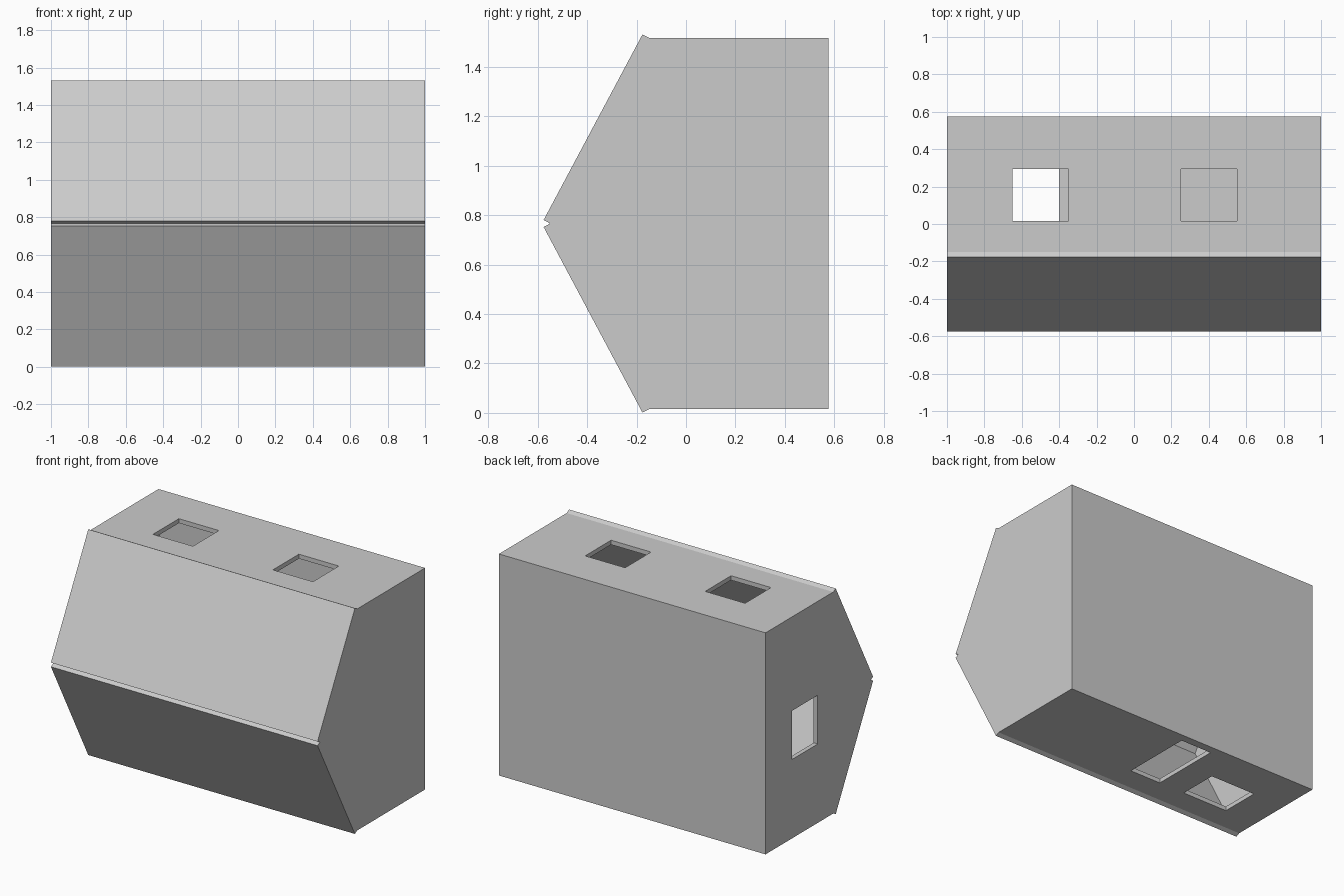
import bpy, bmesh

if "Cube" in bpy.data.objects:
    bpy.data.objects.remove(bpy.data.objects["Cube"])

T = 0.03          # panel thickness
MID = 0.766       # height of the mirror line between upper and lower halves
BACK = 0.576


def prism(name, profile, x0, x1):
    """Extrude a (y, z) profile along x."""
    bm = bmesh.new()
    face = bm.faces.new([bm.verts.new((x0, y, z)) for y, z in profile])
    ext = bmesh.ops.extrude_face_region(bm, geom=[face])
    verts = [v for v in ext["geom"] if isinstance(v, bmesh.types.BMVert)]
    bmesh.ops.translate(bm, verts=verts, vec=(x1 - x0, 0, 0))
    bmesh.ops.recalc_face_normals(bm, faces=bm.faces)
    mesh = bpy.data.meshes.new(name)
    bm.to_mesh(mesh)
    bm.free()
    obj = bpy.data.objects.new(name, mesh)
    bpy.context.collection.objects.link(obj)
    return obj


def cut(panel, x, y, z):
    """Cut a rectangular opening given by x, y and z ranges."""
    rect = [(y[0], z[0]), (y[1], z[0]), (y[1], z[1]), (y[0], z[1])]
    cutter = prism(panel.name + "_cutter", rect, *x)
    cutter.hide_render = True
    cutter.hide_set(True)
    mod = panel.modifiers.new("opening", "BOOLEAN")
    mod.operation = "DIFFERENCE"
    mod.solver = "EXACT"
    mod.object = cutter


def flip(profile):
    return [(y, 2 * MID - z) for y, z in profile]


# Sloped front panels, with square-cut ends that leave the small notches
slope = [(-0.576, 0.780), (-0.176, 1.531), (-0.1495, 1.517), (-0.5495, MID)]
prism("upper_front_panel", slope, -1, 1)
prism("lower_front_panel", flip(slope), -1, 1)

# Top and bottom panels, bevelled to meet the slopes
TOP = 1.517
cap = [(-0.1495, TOP), (BACK, TOP), (BACK, TOP - T), (-0.1655, TOP - T)]
top = prism("top_panel", cap, -1, 1)
bottom = prism("bottom_panel", flip(cap), -1, 1)

# Back panel between top and bottom
low, high = 2 * MID - TOP + T, TOP - T
prism("back_panel", [(BACK - T, low), (BACK, low), (BACK, high), (BACK - T, high)], -1, 1)

# Side panels fitted inside the shell
side = [(-0.5495, MID), (-0.1655, high), (BACK - T, high),
        (BACK - T, low), (-0.1655, low)]
left = prism("left_side_panel", side, -1, -1 + T)
prism("right_side_panel", side, 1 - T, 1)

# Openings
Y = (0.017, 0.295)
for x in ((-0.65, -0.35), (0.25, 0.55)):
    cut(top, x, Y, (1.4, 1.6))
cut(bottom, (-0.75, -0.40), Y, (-0.1, 0.1))
cut(bottom, (-0.20, 0.04), (0.017, 0.52), (-0.1, 0.1))
cut(left, (-1.1, -0.9), Y, (0.55, 0.88))
